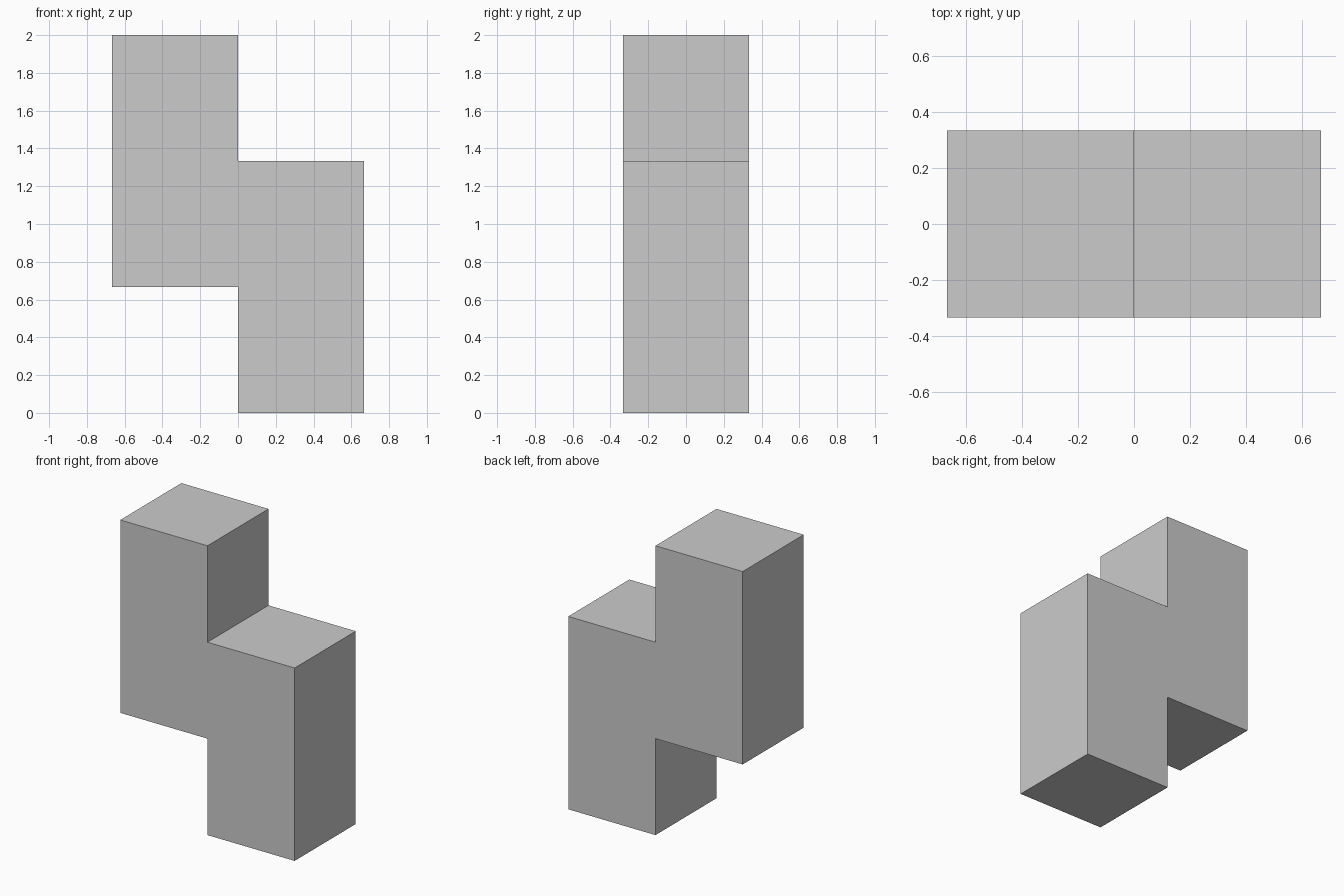
import bpy
import bmesh

if "Cube" in bpy.data.objects:
    bpy.data.objects.remove(bpy.data.objects["Cube"])

U = 2 / 3  # side of one cube unit

# S-shaped outline in the front plane, in cube units (x, z)
outline = [(0, 0), (1, 0), (1, 2), (0, 2), (0, 3), (-1, 3), (-1, 1), (0, 1)]

# Extrude the outline from front to back
bm = bmesh.new()
front = bm.faces.new([bm.verts.new((x * U, -U / 2, z * U)) for x, z in outline])
extruded = bmesh.ops.extrude_face_region(bm, geom=[front], use_keep_orig=True)
back_verts = [v for v in extruded["geom"] if isinstance(v, bmesh.types.BMVert)]
bmesh.ops.translate(bm, verts=back_verts, vec=(0, U, 0))
bmesh.ops.recalc_face_normals(bm, faces=bm.faces)

mesh = bpy.data.meshes.new("zigzag_block")
bm.to_mesh(mesh)
bm.free()
block = bpy.data.objects.new("zigzag_block", mesh)
bpy.context.collection.objects.link(block)
